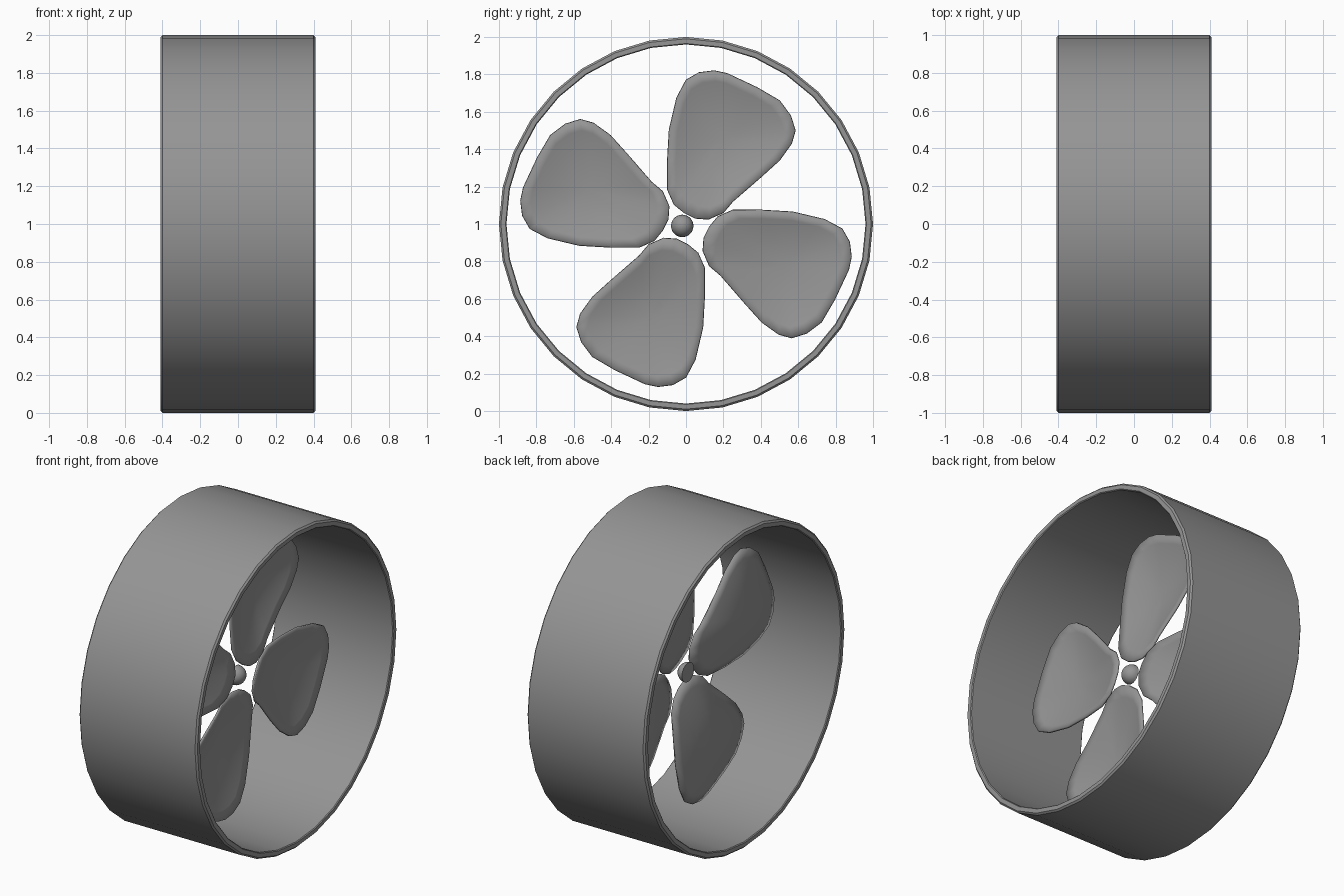
import bpy, bmesh, math
from mathutils import Matrix, Vector

cube = bpy.data.objects.get("Cube")
if cube:
    bpy.data.objects.remove(cube, do_unlink=True)

grey = bpy.data.materials.new("mid_grey")
grey.use_nodes = True
grey.diffuse_color = (0.3, 0.3, 0.3, 1)
grey.node_tree.nodes["Principled BSDF"].inputs["Base Color"].default_value = (0.3, 0.3, 0.3, 1)


def finish(name, bm, angle):
    """Turn a bmesh into a smooth-shaded object with the shared material."""
    bmesh.ops.recalc_face_normals(bm, faces=bm.faces)
    mesh = bpy.data.meshes.new(name)
    bm.to_mesh(mesh)
    bm.free()
    mesh.materials.append(grey)
    obj = bpy.data.objects.new(name, mesh)
    bpy.context.collection.objects.link(obj)
    bpy.ops.object.select_all(action='DESELECT')
    obj.select_set(True)
    bpy.context.view_layer.objects.active = obj
    bpy.ops.object.shade_smooth_by_angle(angle=math.radians(angle))
    return obj


def lathe(name, profile, sides, centre, closed, angle):
    """Revolve (x, radius) points around the x axis."""
    bm = bmesh.new()
    verts = [bm.verts.new((x, 0, r)) for x, r in profile]
    pairs = list(zip(verts, verts[1:])) + ([(verts[-1], verts[0])] if closed else [])
    edges = [bm.edges.new(p) for p in pairs]
    bmesh.ops.spin(bm, geom=verts + edges, cent=(0, 0, 0), axis=(1, 0, 0),
                   angle=math.tau, steps=sides, use_duplicate=False)
    bmesh.ops.remove_doubles(bm, verts=bm.verts, dist=0.0005)
    bmesh.ops.translate(bm, verts=bm.verts, vec=centre)
    return finish(name, bm, angle)


# Duct ring with softened rims
W, B, R_OUT, R_IN = 0.41, 0.01, 1.0, 0.96
half = [(W - B, R_OUT), (W, R_OUT - B), (W, R_IN + B / 2), (W - B / 2, R_IN)]
lathe("duct_ring", half + [(-x, r) for x, r in reversed(half)], 32, (0, 0, 1), True, 40)

# Domed hub with a flat back
R = 0.06
dome = [(R * math.sin(i * math.pi / 12), R * math.cos(i * math.pi / 12)) for i in range(7)]
lathe("hub", [(0, 0)] + dome, 24, (0, -0.02, 0.99), False, 40)

# Blade outline (y, z), upright and relative to the rotation centre
OUTLINE = [(-.10, .21), (-.10, .36), (-.09, .53), (-.05, .70), (0, .795), (.07, .835),
           (.15, .845), (.22, .83), (.38, .755), (.50, .685), (.56, .605), (.585, .525),
           (.565, .455), (.50, .365), (.40, .275), (.25, .145), (.20, .085), (.12, .05),
           (.05, .055), (-.01, .085), (-.065, .13)]


def blade(name, turn, push):
    """Thin dished petal, rotated clockwise and pushed outwards."""
    bm = bmesh.new()
    centre = Vector((0.2, 0.48))
    levels = [1, 0.85, 0.65, 0.45, 0.22]

    def place(p, t):
        root = max(0, 1 - p.length / 0.45)
        return (0.01 + 0.04 * root - 0.05 * (1 - t * t), p.x, p.y)

    rings = [[bm.verts.new(place(centre + (Vector(p) - centre) * t, t)) for p in OUTLINE]
             for t in levels]
    hub = bm.verts.new(place(centre, 0))
    n = len(OUTLINE)
    for i in range(n):
        j = (i + 1) % n
        for a, b in zip(rings, rings[1:]):
            bm.faces.new((a[i], a[j], b[j], b[i]))
        bm.faces.new((rings[-1][i], rings[-1][j], hub))
    bmesh.ops.translate(bm, verts=bm.verts, vec=(0, 0, push))
    bmesh.ops.rotate(bm, verts=bm.verts, cent=(0, 0, 0),
                     matrix=Matrix.Rotation(-turn, 3, 'X'))
    bmesh.ops.translate(bm, verts=bm.verts, vec=(0, 0, 0.975))
    obj = finish(name, bm, 40)
    solid = obj.modifiers.new("thickness", 'SOLIDIFY')
    solid.thickness = 0.012
    solid.offset = 0
    bpy.ops.object.modifier_move_to_index(modifier="thickness", index=0)


# Four blades, the side pair set slightly further out
for k, side in enumerate(("top", "left", "bottom", "right")):
    blade(side + "_blade", k * math.pi / 2, 0.04 * (k % 2))
